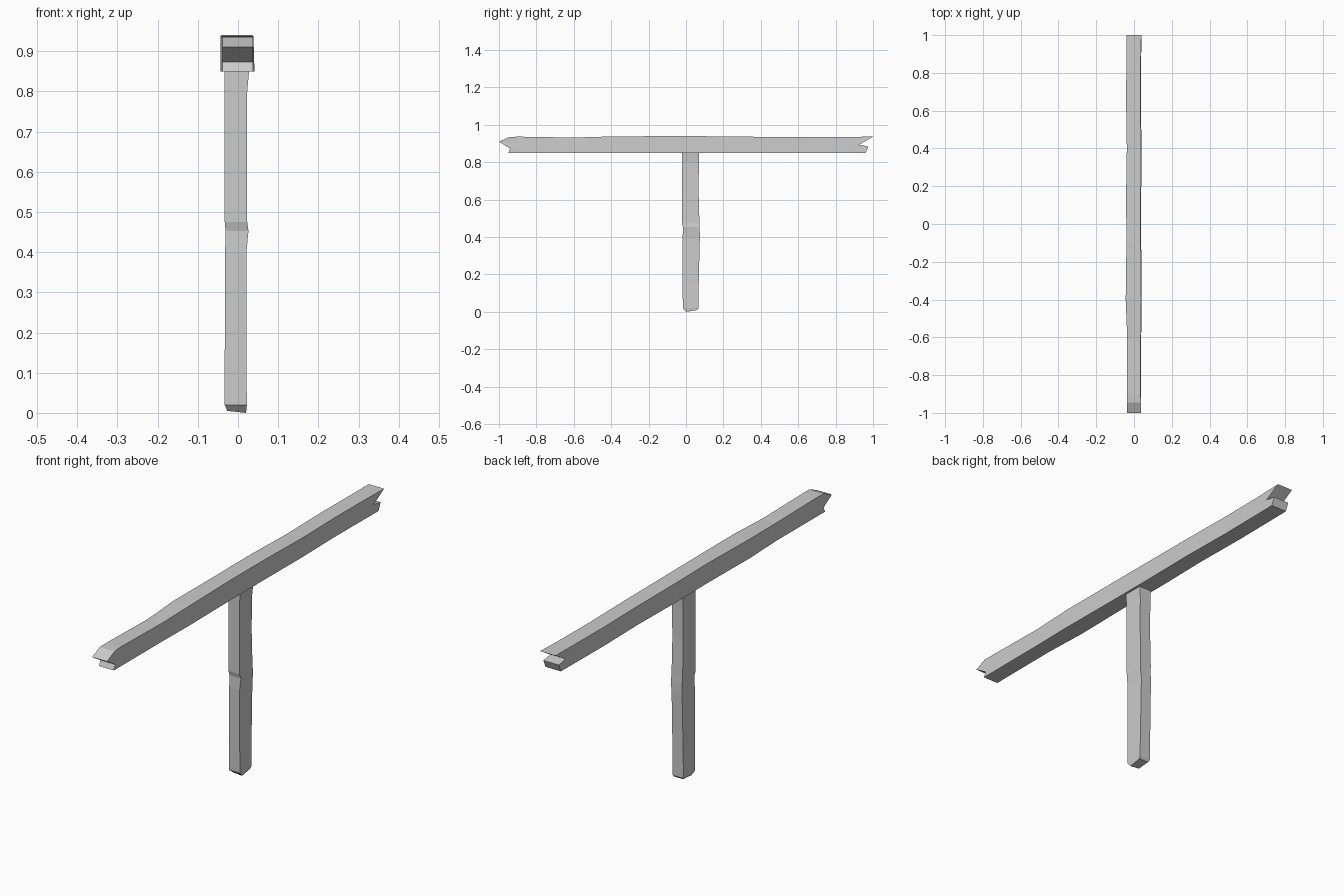
import bpy, bmesh

cube = bpy.data.objects.get("Cube")
if cube:
    bpy.data.objects.remove(cube)

grey = bpy.data.materials.new("weathered_grey")
grey.use_nodes = True
colour = (0.6, 0.6, 0.6, 1)
grey.diffuse_color = colour
grey.node_tree.nodes["Principled BSDF"].inputs["Base Color"].default_value = colour


def loft(name, rings):
    """Skin a list of matching point rings; close the ends with strips."""
    bm = bmesh.new()
    rows = [[bm.verts.new(p) for p in ring] for ring in rings]
    n = len(rows[0])
    for a, b in zip(rows, rows[1:]):
        for i in range(n):
            j = (i + 1) % n
            bm.faces.new((a[i], a[j], b[j], b[i]))
    for row in (rows[0], rows[-1]):
        for i in range(n // 2 - 1):
            bm.faces.new((row[i], row[i + 1], row[n - 2 - i], row[n - 1 - i]))
    bmesh.ops.recalc_face_normals(bm, faces=bm.faces)
    mesh = bpy.data.meshes.new(name)
    bm.to_mesh(mesh)
    bm.free()
    mesh.materials.append(grey)
    obj = bpy.data.objects.new(name, mesh)
    bpy.context.collection.objects.link(obj)
    return obj


def beam_ring(left, right, ys, zs, taper=0.0):
    """Eight points: up the -x side, then back down the +x side."""
    up = [(left, y, z) for y, z in zip(ys, zs)]
    down = [(right - taper * (z - zs[0]), y, z) for y, z in zip(ys, zs)]
    return up + down[::-1]


# Crossbeam: splintered ends, hand-hewn wavy edges between them
beam = [beam_ring(-0.038, 0.037, (-0.95, -0.94, -1.0, -0.945), (0.85, 0.873, 0.91, 0.935))]
for y, left, right, top in ((-0.9, -0.037, 0.037, 0.937), (-0.6, -0.036, 0.038, 0.932),
                            (-0.4, -0.044, 0.041, 0.938), (-0.1, -0.040, 0.038, 0.94),
                            (0.15, -0.042, 0.038, 0.939), (0.4, -0.038, 0.040, 0.936),
                            (0.65, -0.042, 0.036, 0.936), (0.88, -0.040, 0.038, 0.936)):
    beam.append(beam_ring(left, right, [y] * 4, (0.85, 0.875, 0.91, top), 0.03))
beam.append(beam_ring(-0.039, 0.039, (0.96, 0.975, 0.925, 1.0), (0.85, 0.885, 0.893, 0.937)))
loft("crossbeam", beam)

# Post: rectangular timber with a chip in the front face and a blunt foot
post = [[(-0.027, 0.0, 0.005), (-0.027, 0.06, 0.01), (0.020, 0.06, 0.01), (0.020, 0.0, 0.0)]]
for z, left, right, front, back in ((0.02, -0.033, 0.022, -0.017, 0.066),
                                    (0.15, -0.033, 0.021, -0.018, 0.068),
                                    (0.40, -0.032, 0.021, -0.018, 0.074),
                                    (0.453, -0.031, 0.026, -0.016, 0.073),
                                    (0.475, -0.033, 0.023, -0.022, 0.072),
                                    (0.65, -0.033, 0.022, -0.022, 0.067),
                                    (0.80, -0.033, 0.023, -0.022, 0.069),
                                    (0.856, -0.034, 0.028, -0.022, 0.071)):
    post.append([(left, front, z), (left, back, z), (right, back, z), (right, front, z)])
loft("post", post)
